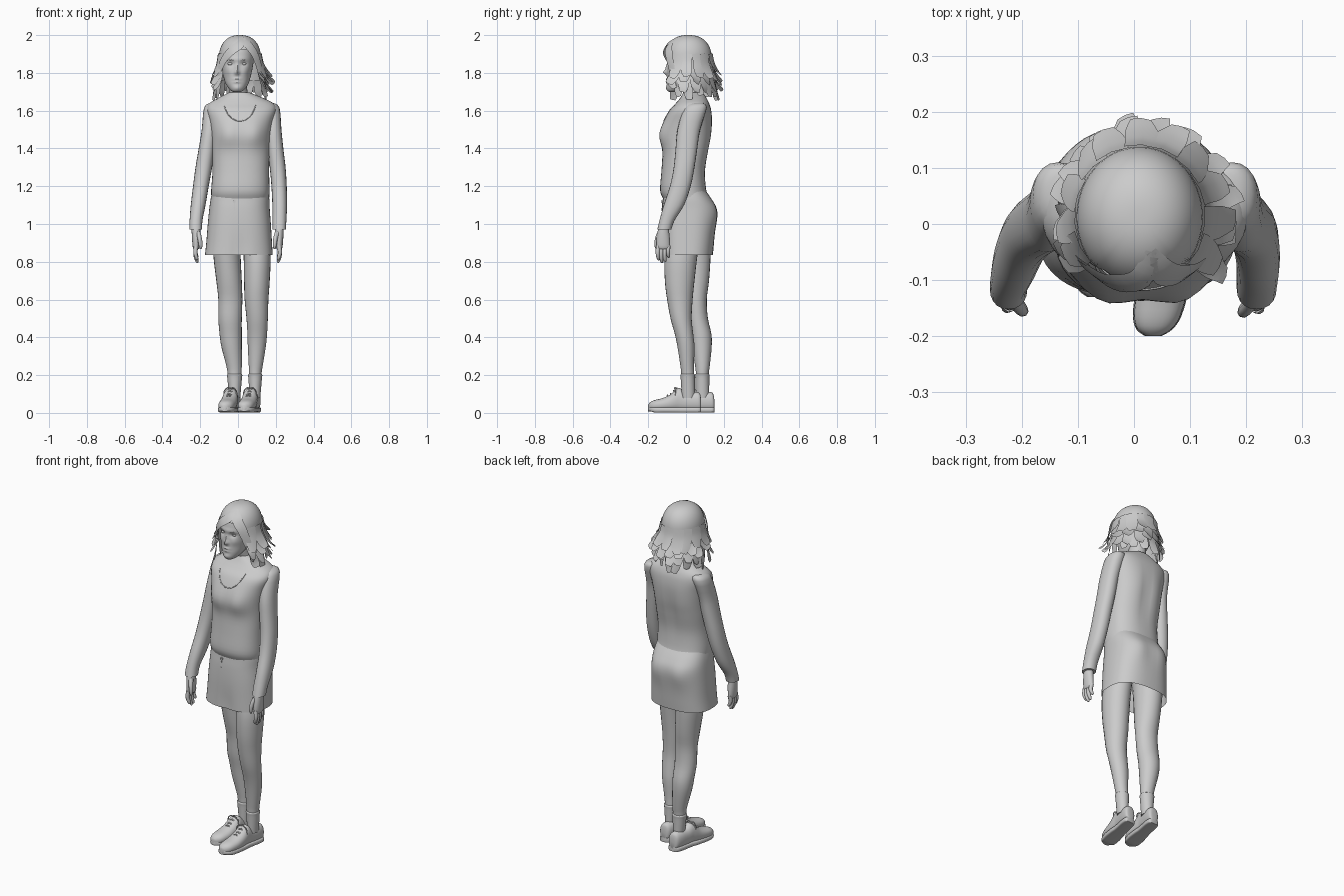
import bpy, bmesh, math, random
from mathutils import Vector
random.seed(4)

def spline(rows, per):
    """Catmull-Rom interpolation through rows of numbers."""
    out = []
    for i in range(len(rows) - 1):
        a, b, c, d = (rows[max(0, min(len(rows) - 1, i + k))] for k in (-1, 0, 1, 2))
        for t in (j / per for j in range(per)):
            out.append([q + .5 * t * (r - p + t * (2 * p - 5 * q + 4 * r - s + t * (3 * (q - r) + s - p)))
                        for p, q, r, s in zip(a, b, c, d)])
    return out + [list(rows[-1])]

def surface(name, rows, closed=True, caps=(0, -1)):
    """Skin rows of points with quads, capping the listed rows."""
    bm = bmesh.new()
    v = [[bm.verts.new(p) for p in row] for row in rows]
    for a, b in zip(v, v[1:]):
        for i in range(0 if closed else 1, len(a)):
            bm.faces.new((a[i - 1], a[i], b[i], b[i - 1]))
    for k in caps:
        bm.faces.new(v[k])
    bmesh.ops.recalc_face_normals(bm, faces=bm.faces)
    me = bpy.data.meshes.new(name)
    bm.to_mesh(me)
    bm.free()
    ob = bpy.data.objects.new(name, me)
    bpy.context.collection.objects.link(ob)
    return ob

def loft(name, sections, sides=24, power=2.0, per=3, axis='z', caps=(0, -1)):
    """Sections are (position, x min, x max, other min, other max)."""
    rows = []
    for h, x0, x1, w0, w1 in spline(sections, per):
        ring = []
        for a in (math.tau * i / sides for i in range(sides)):
            c, s = math.cos(a), math.sin(a)
            x = (x0 + x1) / 2 + (x1 - x0) / 2 * math.copysign(abs(s) ** (2 / power), s)
            w = (w0 + w1) / 2 - (w1 - w0) / 2 * math.copysign(abs(c) ** (2 / power), c)
            ring.append((x, w, h) if axis == 'z' else (x, h, w))
        rows.append(ring)
    return surface(name, rows, caps=caps)

def sculpt(ob, bumps, front=True):
    """Push the front or back along y with soft bumps (x, z, x size, z size, dy)."""
    for v in ob.data.vertices:
        if (v.co.y < 0) == front:
            v.co.y += sum(d * math.exp(-((v.co.x - bx) / sx) ** 2 - ((v.co.z - bz) / sz) ** 2)
                          for bx, bz, sx, sz, d in bumps)

def tube(name, pts, radii):
    cu = bpy.data.curves.new(name, 'CURVE')
    cu.dimensions, cu.bevel_depth, cu.bevel_resolution, cu.use_fill_caps = '3D', 1.0, 2, True
    rows = spline([(*p, r) for p, r in zip(pts, radii)], 3)
    sp = cu.splines.new('POLY')
    sp.points.add(len(rows) - 1)
    for p, row in zip(sp.points, rows):
        p.co, p.radius = (*row[:3], 1), row[3]
    bpy.context.collection.objects.link(bpy.data.objects.new(name, cu))

# Sweater body
sweater = loft("sweater_body", [
    (1.135, -.14, .165, -.122, .122), (1.18, -.142, .167, -.137, .108), (1.28, -.135, .165, -.13, .103),
    (1.38, -.138, .168, -.124, .12), (1.46, -.142, .172, -.126, .135), (1.54, -.152, .186, -.115, .14),
    (1.60, -.165, .203, -.09, .135), (1.635, -.155, .192, -.058, .125), (1.662, -.115, .145, -.035, .112),
    (1.685, -.07, .09, -.02, .098), (1.695, -.05, .065, -.015, .09)], 40, 2.4, 4)
sculpt(sweater, [(-.05, 1.475, .055, .065, -.022), (.085, 1.475, .055, .065, -.022)])
sculpt(sweater, [(.015, 1.42, .03, .14, -.012)], False)

# Neckline trim, laid onto the sweater front
bpy.context.view_layer.update()
tube("neckline_trim", [sweater.ray_cast(Vector((.01 - .085 * math.cos(a / 10), -1, 1.655 - .11 * math.sin(a / 10))),
                                        Vector((0, 1, 0)))[1] for a in range(3, 30, 2)], [.0025] * 14)

# Sleeves and hands
sleeves = {-1: [(1.64, -.15, -.1, .03, .09), (1.615, -.18, -.09, -.01, .11), (1.5, -.192, -.11, -.045, .075),
                (1.4, -.208, -.122, -.055, .06), (1.3, -.225, -.137, -.065, .045), (1.2, -.238, -.155, -.085, .025),
                (1.1, -.25, -.172, -.118, -.01), (1.02, -.256, -.188, -.14, -.06), (.97, -.257, -.19, -.152, -.078)],
           1: [(1.64, .135, .188, .03, .09), (1.615, .13, .22, -.01, .11), (1.5, .145, .23, -.045, .075),
               (1.4, .155, .24, -.055, .06), (1.3, .168, .252, -.065, .045), (1.2, .177, .258, -.085, .025),
               (1.1, .182, .26, -.118, -.01), (1.02, .183, .256, -.14, -.06), (.97, .183, .254, -.152, -.078)]}
for s, tag, hx, hy in ((-1, "right", -.222, -.117), (1, "left", .218, -.119)):
    loft(tag + "_sleeve", sleeves[s], 20, 2.2)
    loft(tag + "_palm", [(z, hx - w, hx + w, hy - f, hy + b) for z, w, f, b in (
        (.985, .023, .026, .028), (.955, .023, .032, .03), (.915, .021, .037, .034),
        (.875, .017, .036, .034), (.865, .009, .028, .026))], 16)
    for k, length in enumerate((.075, .09, .085, .062)):
        y = hy - .028 + .018 * k
        tube(tag + "_finger", [(hx, y, .885), (hx + .004 * s, y - .003, .885 - length * .5),
                               (hx - .003 * s, y, .885 - length * .85), (hx - .008 * s, y + .002, .885 - length)],
             [.012, .011, .009, .005])
    tube(tag + "_thumb", [(hx - .01 * s, hy - .02, .955), (hx - .02 * s, hy - .034, .92),
                          (hx - .024 * s, hy - .038, .885), (hx - .024 * s, hy - .036, .868)], [.013, .012, .010, .005])

# Skirt, fly seam and button
skirt = loft("skirt", [
    (1.175, -.135, .16, -.118, .105), (1.13, -.145, .166, -.122, .135), (1.08, -.152, .168, -.127, .155),
    (1.0, -.16, .174, -.13, .155), (.9, -.168, .18, -.13, .148), (.835, -.175, .184, -.13, .142)], 48, 2.6, 4, caps=())
sculpt(skirt, [(-.06, 1.05, .06, .07, .014), (.09, 1.05, .06, .07, .014)], False)
sculpt(skirt, [(.015, .84, .03, .1, .01)])
tube("skirt_fly_seam", [(-.02, -.123, 1.13), (-.02, -.128, 1.07)], [.0015, .0015])
tube("skirt_button", [(-.02, -.12, 1.12), (-.02, -.129, 1.12)], [.008, .008])

# Legs, socks and shoes: her left foot stands ahead of her right
legs = {"left": [(.98, .025, .155, -.085, .08), (.83, .03, .172, -.112, .06), (.7, .032, .168, -.112, .045),
                 (.6, .035, .161, -.1, .035), (.5, .045, .158, -.082, .03), (.42, .05, .154, -.06, .038),
                 (.35, .052, .147, -.045, .045), (.25, .057, .131, -.03, .042), (.2, .058, .124, -.025, .043),
                 (.08, .064, .116, -.02, .045)],
        "right": [(.98, -.135, .012, -.06, .13), (.83, -.13, .014, -.04, .13), (.7, -.115, .02, -.02, .122),
                  (.6, -.104, .023, 0, .11), (.5, -.104, .02, .008, .116), (.42, -.098, .02, .022, .134),
                  (.35, -.088, .02, .032, .136), (.25, -.062, .02, .048, .126), (.2, -.054, .018, .053, .12),
                  (.08, -.044, .01, .055, .12)]}
shoe = [(0, .016, .02, .07), (.008, .03, .012, .105), (.04, .036, .01, .112), (.085, .036, .01, .113),
        (.115, .037, .01, .132), (.135, .04, .01, .122), (.165, .043, .01, .096), (.205, .045, .01, .078),
        (.245, .041, .01, .068), (.268, .03, .012, .058), (.28, .012, .015, .044)]
for tag, hx, hy, turn in (("left", .09, .08, -.2), ("right", -.016, .15, -.19)):
    loft(tag + "_leg", legs[tag])
    a, b = legs[tag][-2:]
    loft(tag + "_sock", [[z] + [a[k] + (b[k] - a[k]) * (.2 - z) / .12 + (g if k % 2 == 0 else -g) for k in (1, 2, 3, 4)]
                         for z, g in ((.205, .001), (.2, .005), (.185, .004), (.14, .003), (.08, .002))], 20)
    loft(tag + "_shoe_upper", [(hy - t, hx + turn * t - w, hx + turn * t + w, z0, z1) for t, w, z0, z1 in shoe],
         24, 2.3, 3, 'y')
    loft(tag + "_shoe_sole", [(hy - t, hx + turn * t - w - .002, hx + turn * t + w + .002, .002 + .006 * (t > .26), .03)
                              for t, w, _, _ in shoe], 20, 5, 3, 'y')
    for t, z in ((.128, .128), (.145, .115), (.162, .1), (.178, .091)):
        x, y = hx + turn * t, hy - t
        tube(tag + "_lace", [(x - .026, y + .006, z - .018), (x, y, z + .002), (x + .026, y + .006, z - .018)], [.004] * 3)
    x, y = hx + turn * .13, hy - .13
    for s in (-1, 1):
        tube(tag + "_lace_loop", [(x, y, .13), (x + .016 * s, y - .01, .133), (x + .032 * s, y - .006, .115),
                                  (x + .034 * s, y - .004, .09)], [.003] * 4)

# Neck
loft("neck", [(1.64, -.07, .085, -.015, .1), (1.685, -.048, .056, -.012, .082), (1.72, -.045, .048, -.025, .078),
              (1.78, -.045, .045, -.03, .078)], 20)

# Head with sculpted face, eyes and brows
head = loft("head", [
    (1.698, -.022, .012, -.088, -.055), (1.71, -.042, .032, -.098, -.01), (1.74, -.064, .054, -.101, .045),
    (1.78, -.077, .067, -.1, .085), (1.83, -.085, .078, -.098, .108), (1.88, -.088, .084, -.097, .115),
    (1.93, -.08, .08, -.085, .108), (1.965, -.06, .065, -.055, .085), (1.98, -.02, .025, -.01, .04)], 72, 2.2, 7)
FX = -.005
sculpt(head, [(FX, 1.802, .012, .012, -.018), (FX, 1.825, .009, .025, -.01), (FX, 1.872, .05, .012, -.004),
              (FX, 1.766, .018, .006, -.007), (FX, 1.753, .016, .006, -.007), (FX, 1.759, .022, .003, .005),
              (FX, 1.72, .02, .014, -.006)])
for s, tag in ((-1, "right"), (1, "left")):
    sculpt(head, [(FX + .034 * s, 1.848, .018, .011, .010), (FX + .045 * s, 1.81, .02, .02, -.005)])
    bpy.ops.mesh.primitive_uv_sphere_add(segments=16, ring_count=10, radius=1, location=(FX + .034 * s, -.075, 1.848),
                                         scale=(.016, .013, .009))
    bpy.context.object.name = tag + "_eye"
    tube(tag + "_eyebrow", [(FX + .016 * s, -.098, 1.864), (FX + .036 * s, -.092, 1.869), (FX + .054 * s, -.079, 1.863)],
         [.002, .0025, .001])

# Hair: cap, swept fringe and layers of flicked strands
def hair_point(deg, z, s=1.0):
    q = max(0, (z - 1.86) / .14)
    r = s * (.12 * max(0, 1 - q ** 2.4) ** (1 / 2.4) + max(0, 1.86 - z) * .08)
    a = math.radians(deg)
    return Vector((.01 + .03 * max(0, s - 1) + .94 * r * math.sin(a), .012 - 1.05 * r * math.cos(a), z))

def strand(name, pts, widths):
    rows = []
    path = spline([(*p, w) for p, w in zip(pts, widths)], 4)
    for i, row in enumerate(path):
        p = Vector(row[:3])
        tangent = Vector(path[min(i + 1, len(path) - 1)][:3]) - Vector(path[max(i - 1, 0)][:3])
        out = (p - Vector((.008, .012, 1.84))).normalized()
        side = tangent.cross(out).normalized() * row[3] / 2
        rows.append([p - side, p + out * row[3] * .08, p + side])
    surface(name, rows, False, ())

def hairline(deg):
    return 1.925 - .165 * max(0, min(1, (min(deg, 360 - deg) - 40) / 18))

surface("hair_cap", [[hair_point(d, 2 - (2 - hairline(d)) * (v / 19) ** 2.2) for d in range(0, 360, 6)]
                     for v in range(1, 20)], caps=(0,))
for lock in (((20, 1.988), (-2, 1.955), (-28, 1.915), (-52, 1.85), (-68, 1.75)),
             ((20, 1.982), (0, 1.945), (-24, 1.912), (-46, 1.865), (-60, 1.79)),
             ((20, 1.988), (30, 1.95), (42, 1.895), (54, 1.81), (66, 1.73)),
             ((18, 1.975), (24, 1.94), (38, 1.9), (50, 1.84), (60, 1.77))):
    strand("hair_fringe", [hair_point(d, z, 1.02 + .03 * i) for i, (d, z) in enumerate(lock)], (.02, .04, .045, .042, .015))
for z0, z1, flare, width, count in ((1.90, 1.785, 1.30, .062, 11), (1.85, 1.75, 1.36, .06, 12),
                                    (1.81, 1.71, 1.28, .055, 12), (1.78, 1.67, 1.1, .05, 11)):
    for i in range(count):
        d = 54 + 252 * (i + .5) / count + random.uniform(-4, 4)
        tip, lift, twist = z1 + random.uniform(-.015, .015), flare + random.uniform(-.06, .05), random.uniform(-6, 6)
        strand("hair_strand", [hair_point(d, z0, 1.01), hair_point(d, z0 * .6 + tip * .4, 1.06),
                               hair_point(d + twist * .5, z0 * .25 + tip * .75, 1.02 + (lift - 1) * .5),
                               hair_point(d + twist, tip, lift)], (width, width, width * .95, width * .6))

# Smooth shading throughout, with tubes made into meshes
bpy.ops.object.select_all(action='SELECT')
bpy.context.view_layer.objects.active = sweater
bpy.ops.object.convert(target='MESH')
bpy.ops.object.shade_smooth_by_angle(angle=math.radians(50))
